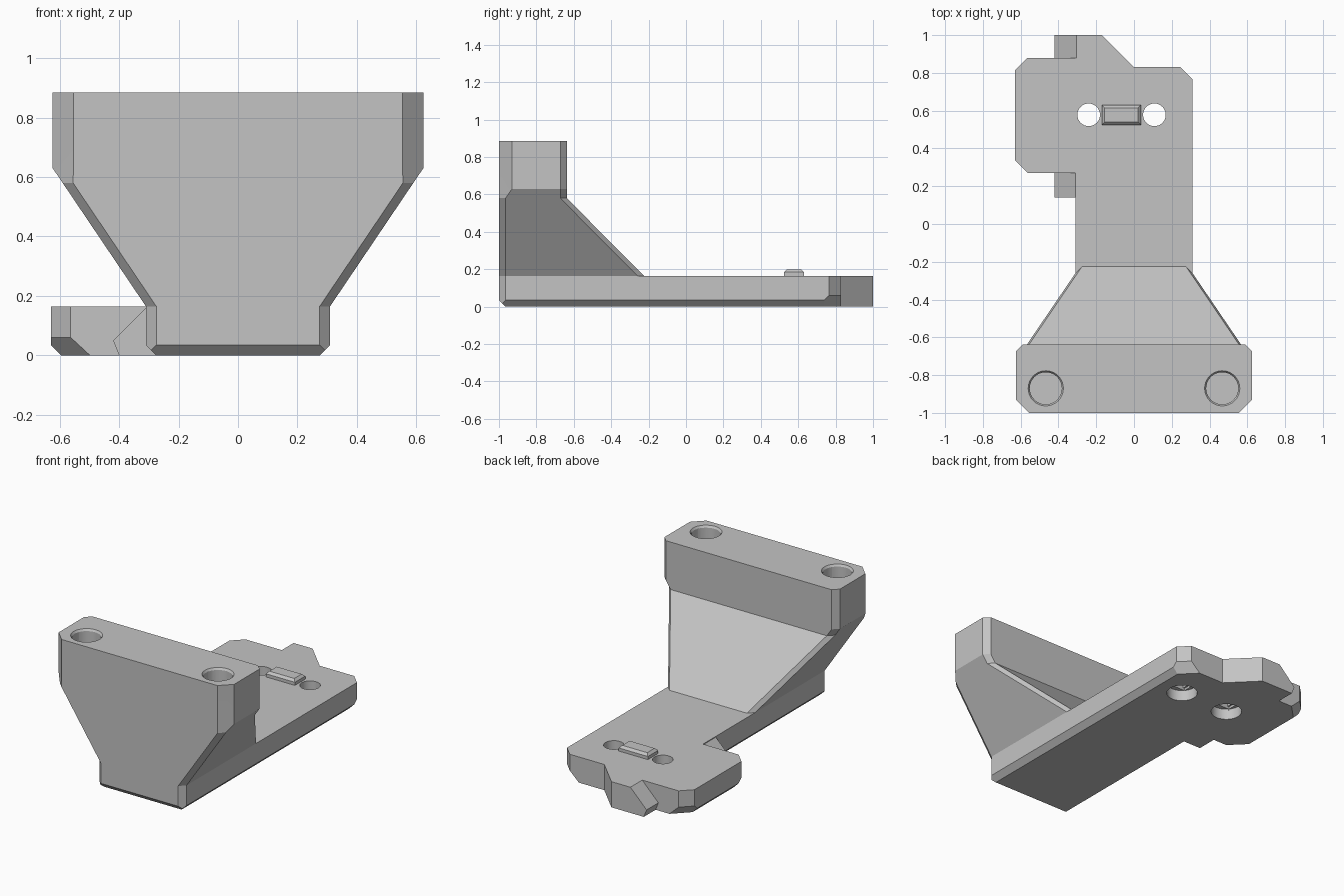
import bpy
import bmesh
from math import radians
from mathutils import Vector

if "Cube" in bpy.data.objects:
    bpy.data.objects.remove(bpy.data.objects["Cube"], do_unlink=True)

grey = bpy.data.materials.new("light grey plastic")
grey.use_nodes = True
colour = (0.55, 0.55, 0.55, 1)
grey.diffuse_color = colour
grey.node_tree.nodes["Principled BSDF"].inputs["Base Color"].default_value = colour

PLATE = 0.165    # plate thickness
EDGE = 0.035     # small chamfer


def loft(rings):
    """Closed solid through matching rings of 3D points."""
    bm = bmesh.new()
    loops = [[bm.verts.new(p) for p in ring] for ring in rings]
    bm.faces.new(loops[0])
    bm.faces.new(loops[-1])
    for low, high in zip(loops, loops[1:]):
        for i in range(len(low)):
            j = (i + 1) % len(low)
            bm.faces.new((low[i], low[j], high[j], high[i]))
    return bm


def prism(outline, z0, z1):
    return loft([[(x, y, z) for x, y in outline] for z in (z0, z1)])


def box(x0, x1, y0, y1, z0, z1):
    return prism([(x0, y0), (x1, y0), (x1, y1), (x0, y1)], z0, z1)


def slice_off(bm, point, normal):
    """Remove everything beyond a plane and close the cut."""
    bmesh.ops.bisect_plane(bm, geom=bm.verts[:] + bm.edges[:] + bm.faces[:],
                           dist=1e-5, plane_co=point, plane_no=Vector(normal),
                           clear_outer=True)
    bmesh.ops.holes_fill(bm, edges=[e for e in bm.edges if e.is_boundary], sides=0)


def make(name, bm):
    bmesh.ops.recalc_face_normals(bm, faces=bm.faces[:])
    mesh = bpy.data.meshes.new(name)
    bm.to_mesh(mesh)
    bm.free()
    ob = bpy.data.objects.new(name, mesh)
    bpy.context.collection.objects.link(ob)
    mesh.materials.append(grey)
    return ob


def cone(x, y, z0, z1, r0, r1):
    bm = bmesh.new()
    bmesh.ops.create_cone(bm, cap_ends=True, segments=32, radius1=r0,
                          radius2=r1, depth=z1 - z0)
    bmesh.ops.translate(bm, vec=(x, y, (z0 + z1) / 2), verts=bm.verts[:])
    return bm


def combine(ob, bm, operation):
    """Boolean a solid into ob, then drop the helper."""
    helper = make("helper", bm)
    helper.hide_render = True
    mod = ob.modifiers.new("combine", "BOOLEAN")
    mod.operation, mod.object, mod.solver = operation, helper, "EXACT"
    bpy.context.view_layer.objects.active = ob
    bpy.ops.object.modifier_apply(modifier=mod.name)
    bpy.data.objects.remove(helper, do_unlink=True)


def finish(ob):
    bpy.ops.object.select_all(action="DESELECT")
    ob.select_set(True)
    bpy.context.view_layer.objects.active = ob
    bpy.ops.object.shade_smooth_by_angle(angle=radians(20))


# Base plate stem with chamfered front, sides and rear corner
W = 0.31
stem = box(-W, W, -1, 0.83, 0, PLATE)
for s in (-1, 1):
    slice_off(stem, (s * W, -1 + EDGE, 0), (s, -1, 0))
    slice_off(stem, (s * W, 0, EDGE), (s, 0, -1))
slice_off(stem, (0, -1, EDGE), (0, -1, -1))
slice_off(stem, (0.245, 0.83, 0), (1, 1, 0))
slice_off(stem, (0.245, 0.83, 0.06), (1, 1, -1.08))
plate = make("base_plate", stem)

# Wide head on the right side of the plate
head = box(-0.63, 0, 0.27, 0.88, 0, PLATE)
slice_off(head, (-0.63, 0, EDGE), (-1, 0, -1))
for y, s in ((0.27, -1), (0.88, 1)):
    slice_off(head, (-0.563, y, 0), (-1, s, 0))
    slice_off(head, (-0.563, y, 0.06), (-1, s, -1.08))
slice_off(head, (0, 0.83, 0), (1, 1, 0))

# Sloped-edge rail running past both ends of the head
rail = prism([(-0.42, 0.14), (-0.1, 0.14), (0, 0.3), (0, 0.83),
              (-0.17, 1), (-0.42, 1)], 0, PLATE)
slice_off(rail, (-0.305, 0, PLATE), (-1, 0, 1))
slice_off(rail, (-0.42, 0, 0.05), (-5, 0, -2))
combine(plate, rail, "UNION")
combine(plate, head, "UNION")

# Screw holes: counterbore below, two bridging steps, round hole above
HOLE, BORE, Y = 0.06, 0.092, 0.578
for x in (-0.24, 0.108):
    combine(plate, cone(x, Y, -0.01, 0.07, BORE, BORE), "DIFFERENCE")
    combine(plate, box(x - 0.07, x + 0.07, Y - HOLE, Y + HOLE, 0.06, 0.085), "DIFFERENCE")
    combine(plate, box(x - HOLE, x + HOLE, Y - HOLE, Y + HOLE, 0.08, 0.1), "DIFFERENCE")
    combine(plate, cone(x, Y, 0.05, 0.2, HOLE, HOLE), "DIFFERENCE")
finish(plate)

# Locating key between the screw holes
key_rings = []
for z, inset in ((PLATE - 0.01, 0), (0.185, 0), (0.2, 0.015)):
    x0, x1, y0, y1 = -0.17 + inset, 0.037 - inset, 0.525 + inset, 0.63 - inset
    key_rings.append([(x0, y0, z), (x1, y0, z), (x1, y1, z), (x0, y1, z)])
make("locating_key", loft(key_rings))


# Flared upright with rear gusset, as chamfered rings
def ring(z, half, back, front_cut, back_cut=EDGE):
    right = [(half - front_cut, -1), (half, -1 + front_cut),
             (half, back - back_cut), (half - back_cut, back)]
    return [(x, y, z) for x, y in right] + [(-x, y, z) for x, y in reversed(right)]


upright = make("upright", loft([
    ring(PLATE, W, -0.225, EDGE),
    ring(0.58, 0.59, -0.637, EDGE),
    ring(0.63, 0.624, -0.637, 0.07),
    ring(0.885, 0.624, -0.637, 0.07)]))

# Blind mounting holes with chamfered mouths
for x in (-0.467, 0.467):
    combine(upright, cone(x, -0.87, 0.62, 0.92, 0.085, 0.085), "DIFFERENCE")
    combine(upright, cone(x, -0.87, 0.865, 0.895, 0.08, 0.1), "DIFFERENCE")
finish(upright)
